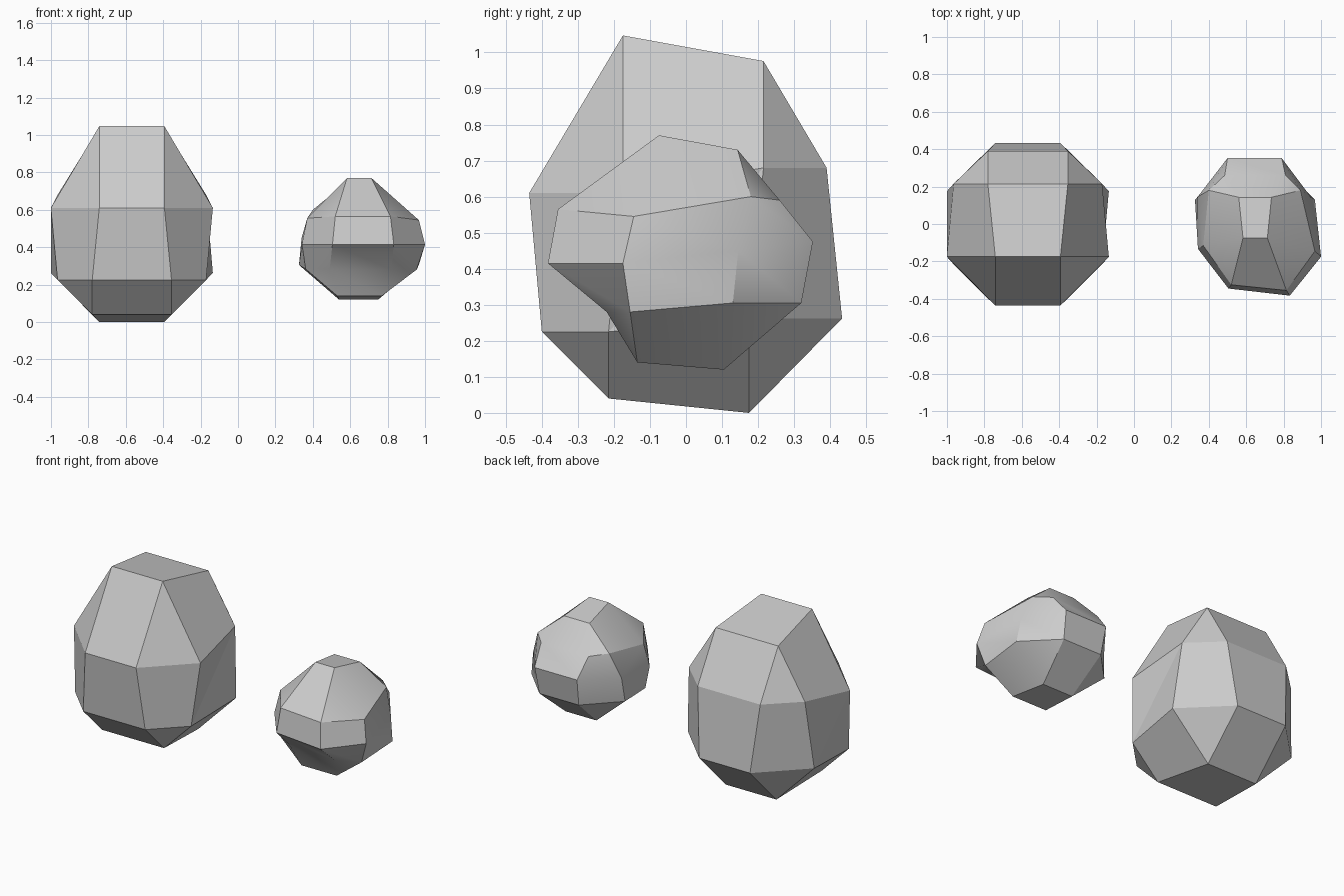
import bpy, bmesh, math

if "Cube" in bpy.data.objects:
    bpy.data.objects.remove(bpy.data.objects["Cube"])


def build(name, pts, loop, sides):
    """pts: key -> (left xyz, right xyz); loop: ring of keys bridged across x; sides: end faces."""
    bm = bmesh.new()
    v = {k: [bm.verts.new(p) for p in pair] for k, pair in pts.items()}
    for a, b in zip(loop, loop[1:] + loop[:1]):
        bm.faces.new((v[a][0], v[b][0], v[b][1], v[a][1]))
    for i in (0, 1):
        for f in sides[i]:
            bm.faces.new([v[k][i] for k in f.split()])
    bmesh.ops.recalc_face_normals(bm, faces=bm.faces)
    me = bpy.data.meshes.new(name)
    bm.to_mesh(me)
    bm.free()
    ob = bpy.data.objects.new(name, me)
    bpy.context.collection.objects.link(ob)
    return ob


# Corner names: a front-top, b front-bottom, c back-bottom, d back-top
# Point names: F on front/back, T on top/bottom, S on the sides

# Large rock: a chamfered, skewed block, symmetric about its own centre
CX = -0.5675
corners = {  # inner half, outer half, F y, side z, side y, T z
    'a': (.174, .433, -.435, .61, -.175, 1.047),
    'b': (.212, .397, -.40, .225, -.215, .04),
    'c': (.174, .433, .433, .262, .175, 0),
    'd': (.214, .397, .39, .68, .215, .976),
}
pts = {}
for k, (i, o, fy, z, y, tz) in corners.items():
    for n, x, py, pz in (('F', i, fy, z), ('T', i, y, tz), ('S', o, y, z)):
        pts[n + k] = ((CX - x, py, pz), (CX + x, py, pz))
belt = ['Fa Fb Sb Sa', 'Tb Tc Sc Sb', 'Fc Fd Sd Sc', 'Td Ta Sa Sd']
belt += [f'F{k} T{k} S{k}' for k in 'abcd']
build('large_rock', pts, 'Ta Fa Fb Tb Tc Fc Fd Td'.split(),
      (belt + ['Sa Sb Sc', 'Sa Sc Sd'], belt + ['Sa Sb Sd', 'Sb Sc Sd']))

# Small rock: same scheme with a bulged front (m) and a split back-top corner (h)
small = {  # left x, right x, left y, right y, left z, right z
    'Ta': (.583, .713, -.075, -.075, .77, .77),
    'Fa': (.52, .815, -.325, -.355, .565, .565),
    'Fm': (.505, .833, -.345, -.383, .415, .415),
    'Fb': (.49, .82, -.20, -.22, .283, .28),
    'Tb': (.53, .77, -.135, -.135, .14, .14),
    'Tc': (.54, .75, .105, .105, .12, .12),
    'Fc': (.51, .78, .32, .32, .305, .305),
    'Fd': (.50, .79, .352, .352, .475, .475),
    'Fh': (.485, .81, .26, .26, .59, .59),
    'Td': (.56, .735, .143, .143, .73, .73),
    'Sa': (.37, .967, -.115, -.145, .555, .545),
    'Sm': (.342, 1.0, -.133, -.175, .415, .415),
    'Sb': (.362, .955, -.12, -.155, .283, .28),
    'Sc': (.326, .967, .13, .13, .305, .305),
    'Sd': (.34, .945, .145, .145, .45, .45),
    'Sh': (.40, .89, .18, .18, .60, .60),
}
pts = {k: (p[0::2], p[1::2]) for k, p in small.items()}
ends = ['Fa Ta Sa', 'Fb Tb Sb', 'Fc Tc Sc', 'Td Fh Sh',
        'Fa Fm Sm Sa', 'Fm Fb Sb Sm', 'Tb Tc Sc Sb', 'Fc Fd Sd Sc',
        'Fd Fh Sh Sd', 'Td Ta Sa Sh', 'Sa Sm Sd Sh', 'Sm Sb Sc Sd']
rock = build('small_rock', pts, 'Ta Fa Fm Fb Tb Tc Fc Fd Fh Td'.split(), (ends, ends))
rock.data.polygons.foreach_set('use_smooth', [True] * len(rock.data.polygons))
rock.data.set_sharp_from_angle(angle=math.radians(30))
